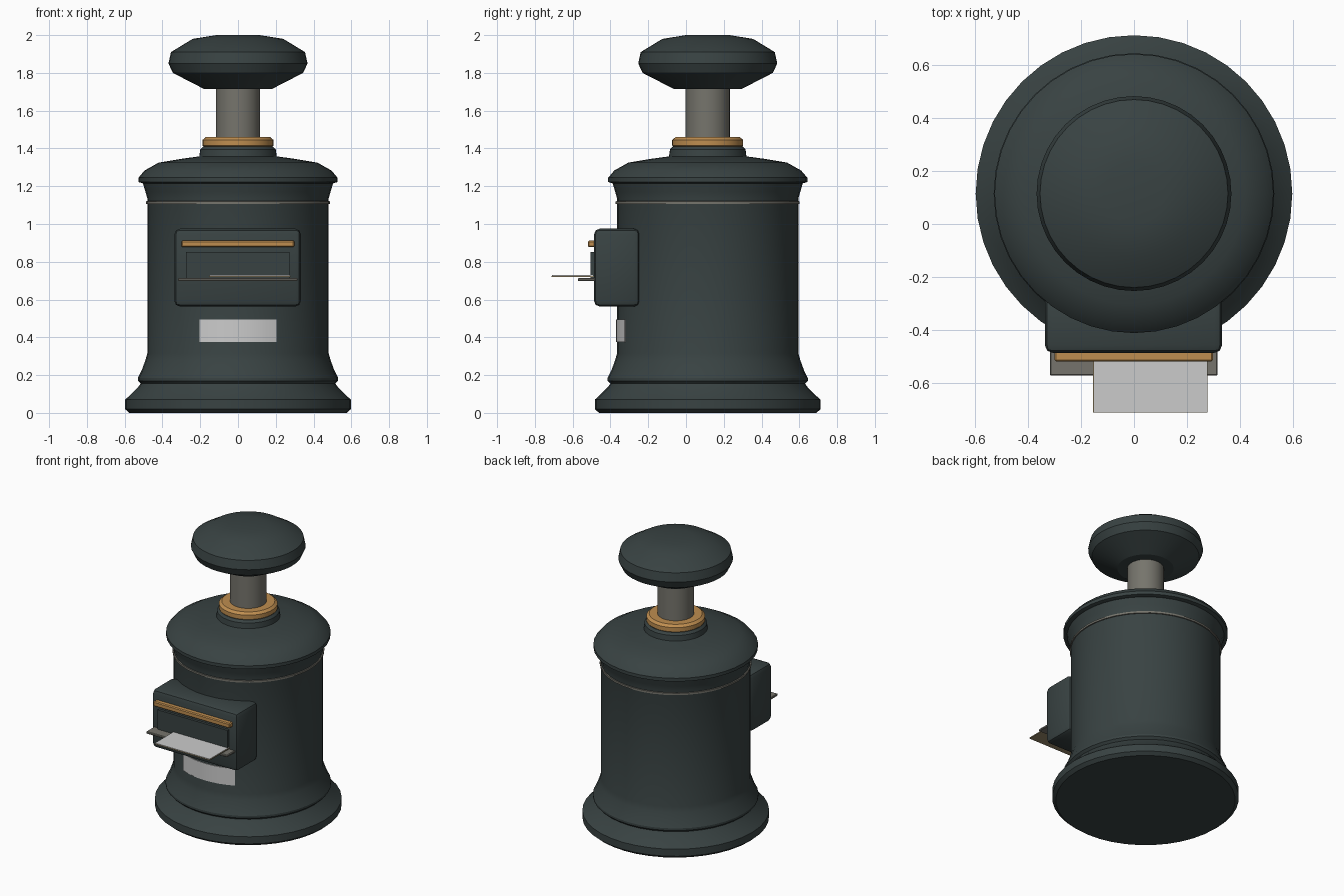
import bpy, bmesh, math

if "Cube" in bpy.data.objects:
    bpy.data.objects.remove(bpy.data.objects["Cube"])

CY = 0.115    # y of the round body's axis
SEG = 40


def mat(name, rgb):
    m = bpy.data.materials.new(name)
    m.diffuse_color = (*rgb, 1)
    m.use_nodes = True
    m.node_tree.nodes["Principled BSDF"].inputs["Base Color"].default_value = m.diffuse_color
    return m


GREEN = mat("dark green enamel", (0.040, 0.055, 0.055))
BRASS = mat("brass", (0.52, 0.27, 0.08))
STEEL = mat("grey steel", (0.18, 0.175, 0.15))
PAPER = mat("paper white", (0.60, 0.60, 0.60))
CARD = mat("tan card", (0.32, 0.25, 0.14))


def finish(name, bm, m):
    bmesh.ops.recalc_face_normals(bm, faces=bm.faces)
    me = bpy.data.meshes.new(name)
    bm.to_mesh(me)
    bm.free()
    ob = bpy.data.objects.new(name, me)
    bpy.context.collection.objects.link(ob)
    me.materials.append(m)
    bpy.context.view_layer.objects.active = ob
    ob.select_set(True)
    bpy.ops.object.shade_smooth_by_angle(angle=math.radians(25))
    ob.select_set(False)
    return ob


def lathe(name, profile, m):
    """Closed solid turned around the body axis from (radius, z) points."""
    bm = bmesh.new()
    rings = [[bm.verts.new((r * math.cos(2 * math.pi * i / SEG),
                            CY + r * math.sin(2 * math.pi * i / SEG), z))
              for i in range(SEG)] for r, z in profile]
    for a, b in zip(rings, rings[1:]):
        for i in range(SEG):
            j = (i + 1) % SEG
            bm.faces.new((a[i], a[j], b[j], b[i]))
    bm.faces.new(rings[0])
    bm.faces.new(rings[-1])
    return finish(name, bm, m)


def box(name, x, y, z, m, bevel=0.0, segments=2):
    bm = bmesh.new()
    bmesh.ops.create_cube(bm, size=1)
    for v in bm.verts:
        v.co = [lo + (c + 0.5) * (hi - lo) for c, (lo, hi) in zip(v.co, (x, y, z))]
    if bevel:
        bmesh.ops.bevel(bm, geom=bm.edges[:], offset=bevel, segments=segments,
                        profile=0.5, affect='EDGES')
    return finish(name, bm, m)


# Turned body: stepped foot, flared skirt, barrel, cornice, domed lid and neck
lathe("body", [(0.575, 0), (0.598, 0.02), (0.598, 0.07), (0.575, 0.09),
               (0.53, 0.135), (0.515, 0.155), (0.53, 0.17), (0.53, 0.185),
               (0.51, 0.225), (0.49, 0.28), (0.48, 0.315), (0.48, 1.135),
               (0.49, 1.17), (0.503, 1.215)], GREEN)
lathe("lid", [(0.503, 1.215), (0.527, 1.222), (0.527, 1.245), (0.495, 1.283),
              (0.42, 1.325), (0.30, 1.345), (0.205, 1.358), (0.20, 1.395),
              (0.185, 1.41)], GREEN)
lathe("trim_ring", [(0.47, 1.105), (0.487, 1.107), (0.487, 1.12), (0.47, 1.122)], STEEL)

# Plunger: collar, shaft and knob
lathe("collar", [(0.175, 1.405), (0.188, 1.415), (0.188, 1.445), (0.17, 1.46)], BRASS)
lathe("shaft", [(0.117, 1.44), (0.117, 1.74)], STEEL)
lathe("knob", [(0.18, 1.715), (0.345, 1.80), (0.368, 1.85), (0.355, 1.91),
               (0.24, 1.98), (0.115, 2.0)], GREEN)

# Ticket housing with rail, recessed panel, shelf and ticket
box("ticket_housing", (-0.337, 0.333), (-0.487, -0.245), (0.563, 0.975), GREEN, 0.03)
box("brass_rail", (-0.30, 0.298), (-0.52, -0.48), (0.877, 0.912), BRASS, 0.006, 1)
box("slot_panel", (-0.275, 0.272), (-0.505, -0.48), (0.715, 0.852), GREEN)
box("shelf", (-0.318, 0.316), (-0.573, -0.48), (0.698, 0.714), STEEL, 0.004, 1)
box("ticket", (-0.154, 0.277), (-0.712, -0.49), (0.720, 0.726), CARD)
box("ticket_face", (-0.152, 0.275), (-0.710, -0.492), (0.725, 0.729), PAPER)

# Curved label on the barrel
bm = bmesh.new()
half, n = math.asin(0.203 / 0.485), 8
cols = []
for i in range(n + 1):
    a = -half + 2 * half * i / n
    cols.append([bm.verts.new((r * math.sin(a), CY - r * math.cos(a), z))
                 for r, z in ((0.478, 0.375), (0.485, 0.375), (0.485, 0.495), (0.478, 0.495))])
for a, b in zip(cols, cols[1:]):
    for k in range(4):
        bm.faces.new((a[k], a[(k + 1) % 4], b[(k + 1) % 4], b[k]))
bm.faces.new(cols[0])
bm.faces.new(cols[-1])
finish("label", bm, PAPER)
